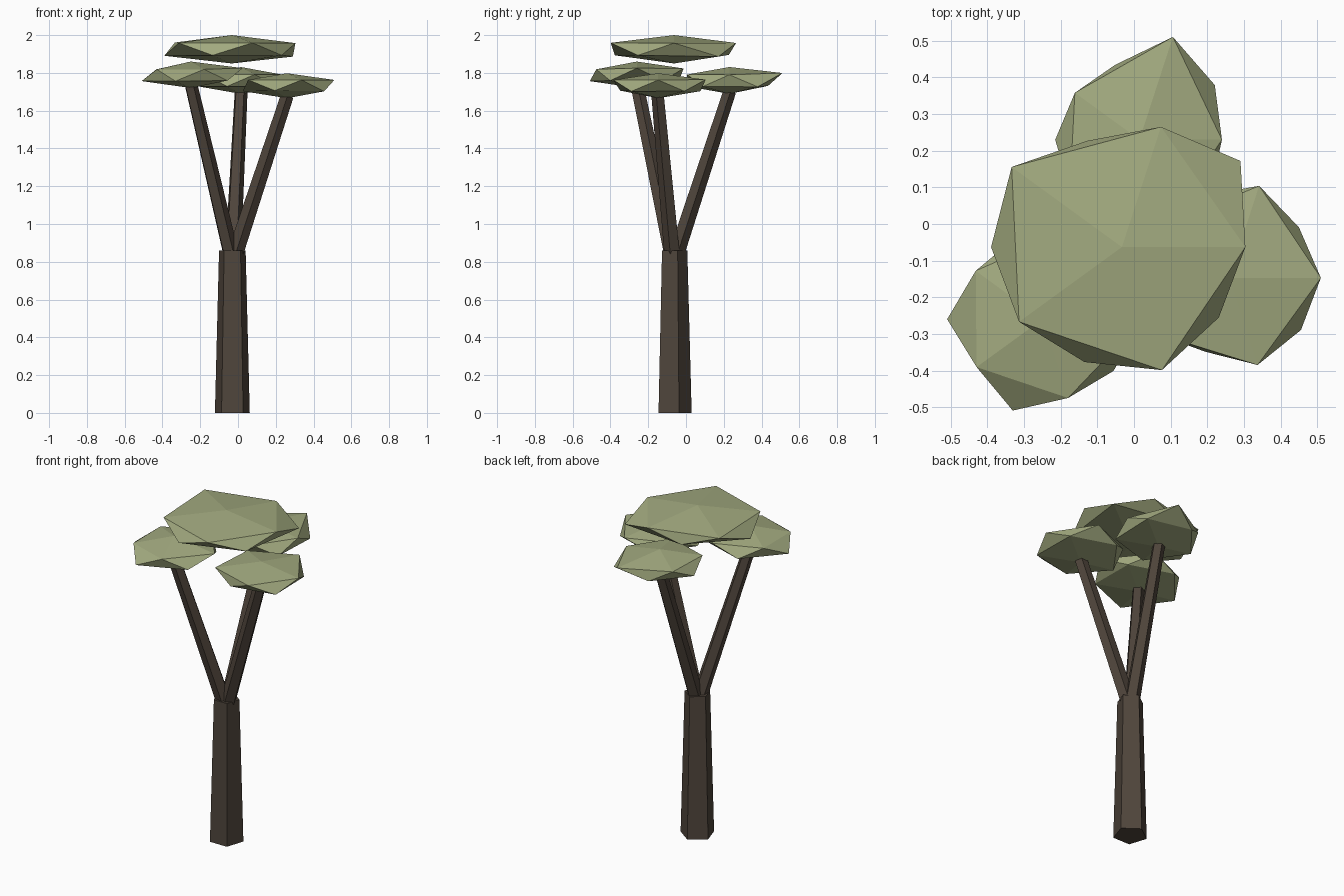
import bpy, bmesh, math
from mathutils import Vector, Matrix

if "Cube" in bpy.data.objects:
    bpy.data.objects.remove(bpy.data.objects["Cube"])


def material(name, rgb):
    m = bpy.data.materials.new(name)
    m.diffuse_color = (*rgb, 1)
    m.use_nodes = True
    m.node_tree.nodes["Principled BSDF"].inputs["Base Color"].default_value = m.diffuse_color
    return m


BARK = material("dark bark", (0.078, 0.059, 0.044))
LEAF = material("olive leaves", (0.365, 0.405, 0.215))


def finish(name, bm, mat):
    mesh = bpy.data.meshes.new(name)
    bm.to_mesh(mesh)
    bm.free()
    mesh.materials.append(mat)
    ob = bpy.data.objects.new(name, mesh)
    bpy.context.collection.objects.link(ob)
    return ob


def limb(name, start, end, r1, r2, turn=0.0):
    """Five-sided tapered limb between two points."""
    a, b = Vector(start), Vector(end)
    d = b - a
    rot = d.to_track_quat('Z', 'Y').to_matrix().to_4x4()
    bm = bmesh.new()
    rings = []
    for r, z in ((r1, 0), (r2, d.length)):
        ring = []
        for i in range(5):
            t = turn + math.tau * i / 5
            ring.append(bm.verts.new((r * math.cos(t), r * math.sin(t), z)))
        rings.append(ring)
    for i in range(5):
        j = (i + 1) % 5
        bm.faces.new((rings[0][i], rings[0][j], rings[1][j], rings[1][i]))
    bm.faces.new(rings[0][::-1])
    bm.faces.new(rings[1])
    bm.transform(Matrix.Translation(a) @ rot)
    return finish(name, bm, BARK)


def clump(name, centre, half, radii):
    """Flattened icosahedron; radii give the ring corners every 36 degrees."""
    bm = bmesh.new()
    bmesh.ops.create_icosphere(bm, subdivisions=1, radius=1)
    mean = sum(radii) / 10
    for v in bm.verts:
        if abs(v.co.z) < 0.9:
            i = round(math.atan2(v.co.y, v.co.x) / math.radians(36)) % 10
            t, r = math.radians(36 * i), radii[i]
            v.co = (r * math.cos(t), r * math.sin(t), v.co.z * half * r / mean)
        else:
            v.co = (0, 0, math.copysign(half, v.co.z))
    bm.transform(Matrix.Translation(centre))
    return finish(name, bm, LEAF)


# Trunk, with one corner facing the front
limb("trunk", (-0.03, -0.067, 0), (-0.03, -0.067, 0.86), 0.097, 0.074, -math.pi / 2)

# Crown on top
clump("top_leaves", (-0.033, -0.063, 1.925), 0.075,
      [.337, .40, .345, .305, .372, .357, .347, .33, .353, .327])

# Side leaf clumps, each carried by a branch
SIDES = {
    "back": ((0.015, 0.23, 1.76), 0.071,
             [.225, .254, .295, .215, .218, .23, .235, .235, .235, .24]),
    "right": ((0.26, -0.147, 1.732), 0.066,
              [.25, .235, .264, .235, .235, .235, .255, .212, .25, .242]),
    "left": ((-0.25, -0.26, 1.79), 0.07,
             [.275, .235, .26, .235, .225, .26, .222, .262, .226, .24]),
}
for side, (c, half, radii) in SIDES.items():
    clump(side + "_leaves", c, half, radii)
    limb(side + "_branch", (-0.03, -0.067, 0.80),
         (c[0], c[1], c[2] - 0.8 * half), 0.045, 0.036, -math.pi / 2)
